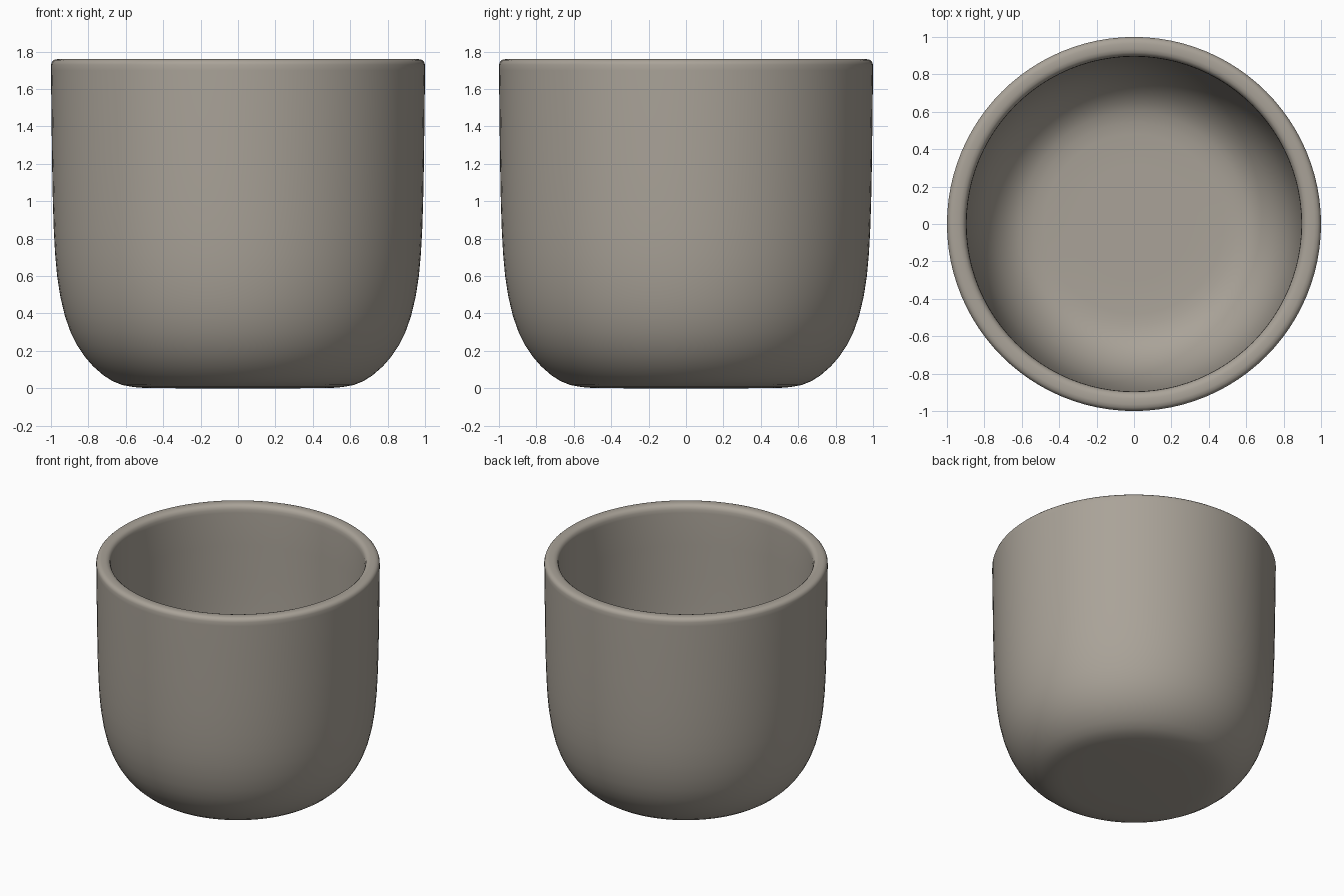
import bpy, bmesh, math

SEGMENTS = 96

clay = bpy.data.materials.new("warm grey clay")
clay.diffuse_color = (0.40, 0.365, 0.315, 1)

# Outer wall from base centre to just below the rim
outer = [(0, 0), (0.3, 0), (0.5, 0.002), (0.56, 0.007), (0.62, 0.018), (0.67, 0.038),
         (0.72, 0.07), (0.775, 0.118), (0.82, 0.17), (0.86, 0.23), (0.895, 0.30),
         (0.925, 0.385), (0.95, 0.49), (0.967, 0.60), (0.978, 0.72), (0.985, 0.85),
         (0.99, 1.0), (0.994, 1.2), (0.997, 1.45), (1.0, 1.70)]
# Softly rounded rim
rim = [(1.0, 1.73), (0.995, 1.745), (0.983, 1.756), (0.965, 1.76), (0.935, 1.76),
       (0.917, 1.755), (0.904, 1.744), (0.897, 1.725), (0.895, 1.70)]
# Inner wall down to the floor centre
inner = [(0.893, 1.45), (0.89, 1.2), (0.887, 1.0), (0.88, 0.80), (0.868, 0.64),
         (0.85, 0.51), (0.825, 0.405), (0.79, 0.315), (0.75, 0.245), (0.70, 0.185),
         (0.65, 0.145), (0.60, 0.12), (0.54, 0.106), (0.48, 0.10), (0.3, 0.10), (0, 0.10)]


def lathe(name, profile, material):
    bm = bmesh.new()
    verts = [bm.verts.new((r, 0, z)) for r, z in profile]
    edges = [bm.edges.new(pair) for pair in zip(verts, verts[1:])]
    bmesh.ops.spin(bm, geom=verts + edges, cent=(0, 0, 0), axis=(0, 0, 1),
                   angle=math.tau, steps=SEGMENTS)
    bmesh.ops.remove_doubles(bm, verts=bm.verts, dist=0.0005)
    bmesh.ops.recalc_face_normals(bm, faces=bm.faces)
    for face in bm.faces:
        face.smooth = True
    mesh = bpy.data.meshes.new(name)
    bm.to_mesh(mesh)
    bm.free()
    mesh.materials.append(material)
    obj = bpy.data.objects.new(name, mesh)
    bpy.context.collection.objects.link(obj)
    return obj


# One-piece handleless cup
lathe("cup", outer + rim + inner, clay)
